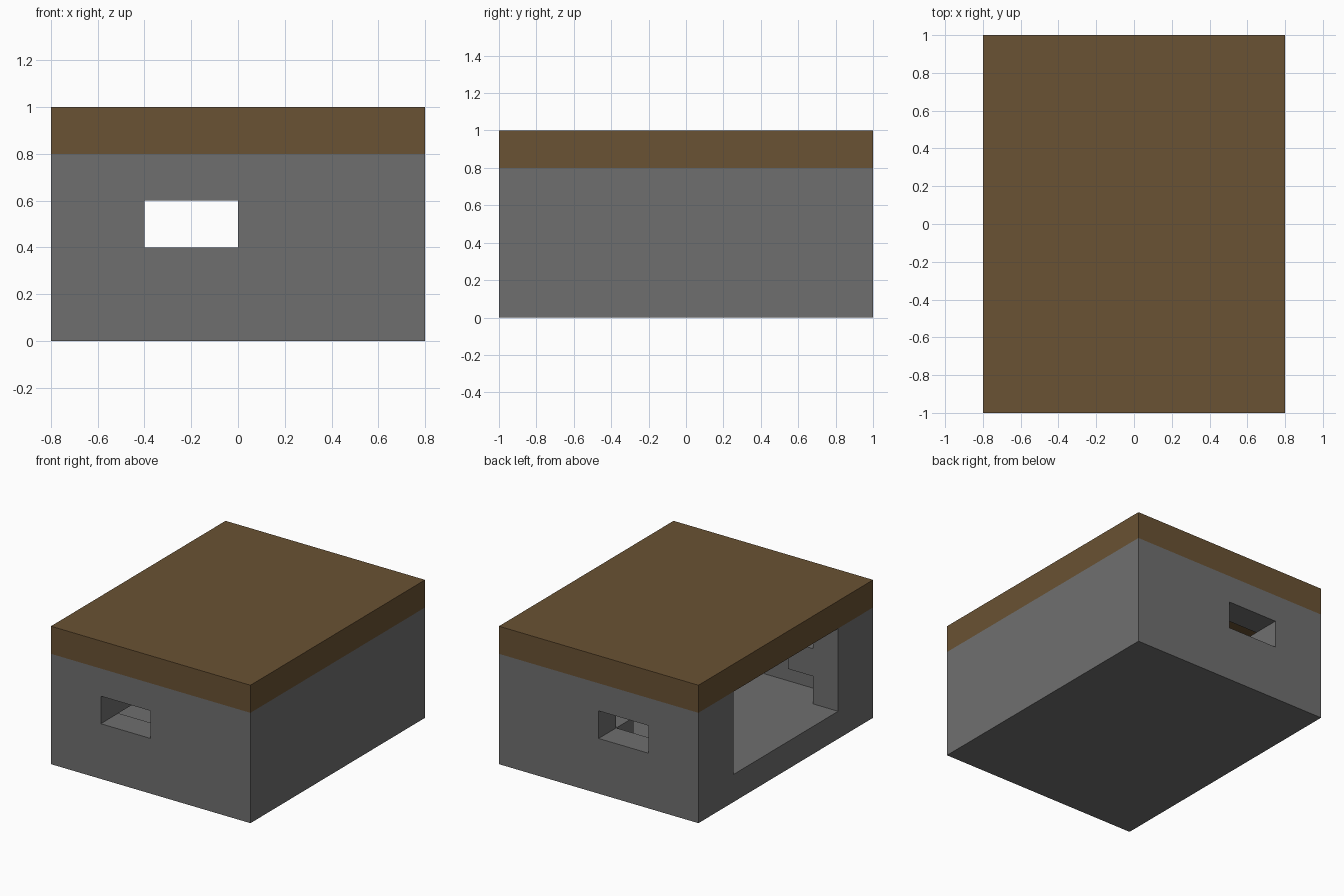
import bpy
import bmesh
from mathutils import Vector

cube = bpy.data.objects.get("Cube")
if cube:
    bpy.data.objects.remove(cube, do_unlink=True)


def material(name, rgb):
    mat = bpy.data.materials.new(name)
    mat.use_nodes = True
    mat.diffuse_color = (*rgb, 1)
    mat.node_tree.nodes["Principled BSDF"].inputs["Base Color"].default_value = (*rgb, 1)
    return mat


def box(name, low, high, mat=None):
    low, high = Vector(low), Vector(high)
    bm = bmesh.new()
    bmesh.ops.create_cube(bm, size=1)
    for v in bm.verts:
        v.co = (low + high) / 2 + v.co * (high - low)
    mesh = bpy.data.meshes.new(name)
    bm.to_mesh(mesh)
    bm.free()
    obj = bpy.data.objects.new(name, mesh)
    bpy.context.collection.objects.link(obj)
    if mat:
        mesh.materials.append(mat)
    return obj


def cut(target, low, high):
    cutter = box("cutter", low, high)
    cutter.hide_render = True
    mod = target.modifiers.new("cut", "BOOLEAN")
    mod.operation = "DIFFERENCE"
    mod.solver = "EXACT"
    mod.object = cutter
    bpy.context.view_layer.objects.active = target
    bpy.ops.object.modifier_apply(modifier=mod.name)
    bpy.data.objects.remove(cutter, do_unlink=True)


stone = material("stone grey", (0.159, 0.159, 0.159))
wood = material("wood brown", (0.144, 0.084, 0.033))

# Hollow walls and floor, open at the top
walls = box("walls", (-0.8, -1, 0), (0.8, 1, 0.8), stone)
cut(walls, (-0.6, -0.8, 0.2), (0.6, 0.8, 0.9))
# Wide doorway on the right side
cut(walls, (-0.9, -0.6, 0.2), (-0.5, 0.6, 0.9))
# Window slots through the front and back walls
cut(walls, (-0.4, -1.1, 0.4), (0, 1.1, 0.6))

# Roof slab
box("roof", (-0.8, -1, 0.8), (0.8, 1, 1), wood)

# Inner blocks beside each window
for side, y0, y1 in (("front", -0.8, -0.6), ("back", 0.6, 0.8)):
    box(side + "_window_block", (-0.6, y0, 0.4), (-0.4, y1, 0.6), stone)
    box(side + "_step_block", (0, y0, 0.2), (0.2, y1, 0.4), stone)
